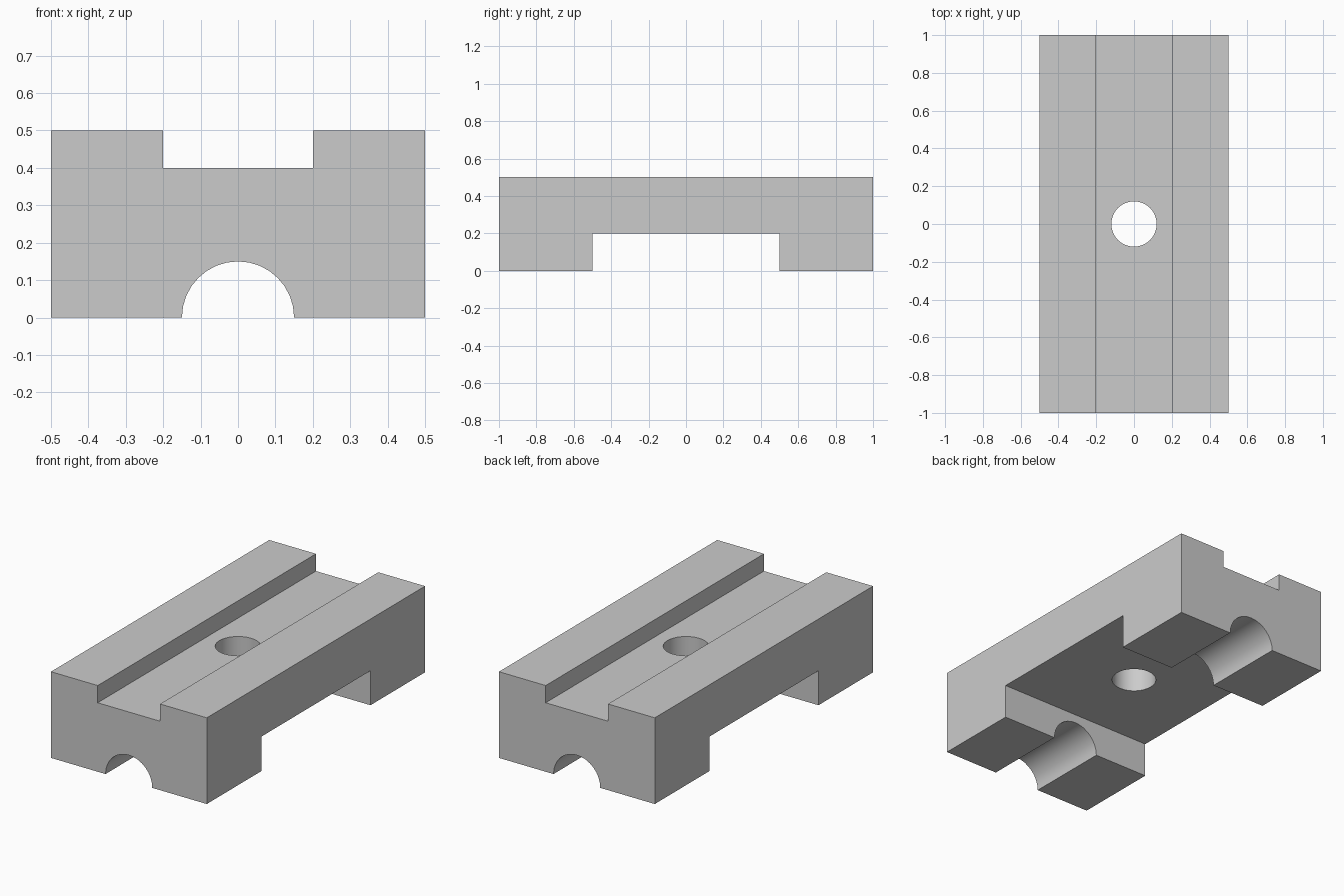
import bpy, math

if "Cube" in bpy.data.objects:
    bpy.data.objects.remove(bpy.data.objects["Cube"])


def box(name, size, centre):
    bpy.ops.mesh.primitive_cube_add(size=1, location=centre)
    ob = bpy.context.object
    ob.name = name
    ob.scale = size
    bpy.ops.object.transform_apply(location=True, rotation=True, scale=True)
    return ob


def rod(name, radius, depth, centre, rotation=(0, 0, 0)):
    bpy.ops.mesh.primitive_cylinder_add(vertices=32, radius=radius, depth=depth,
                                        location=centre, rotation=rotation)
    ob = bpy.context.object
    ob.name = name
    bpy.ops.object.transform_apply(location=True, rotation=True, scale=True)
    return ob


# Main block
block = box("slotted_block", (1, 2, 0.5), (0, 0, 0.25))

cutters = [
    # Groove along the top
    box("top_groove_cutter", (0.4, 2.4, 0.2), (0, 0, 0.5)),
    # Wide slot across the underside
    box("underside_slot_cutter", (1.4, 1, 0.4), (0, 0, 0)),
    # Half-round channel through both feet
    rod("arch_cutter", 0.15, 2.4, (0, 0, 0), (math.pi / 2, 0, 0)),
    # Vertical bolt hole
    rod("bolt_hole_cutter", 0.12, 1.2, (0, 0, 0.3)),
]

# Cut the block and discard the cutters
bpy.context.view_layer.objects.active = block
for cutter in cutters:
    cutter.hide_render = True
    mod = block.modifiers.new(cutter.name, 'BOOLEAN')
    mod.operation = 'DIFFERENCE'
    mod.solver = 'EXACT'
    mod.object = cutter
    bpy.ops.object.modifier_apply(modifier=mod.name)
for cutter in cutters:
    bpy.data.objects.remove(cutter)

# Smooth round walls, crisp edges
bpy.ops.object.select_all(action='DESELECT')
block.select_set(True)
bpy.context.view_layer.objects.active = block
bpy.ops.object.shade_smooth_by_angle(angle=math.radians(30))
